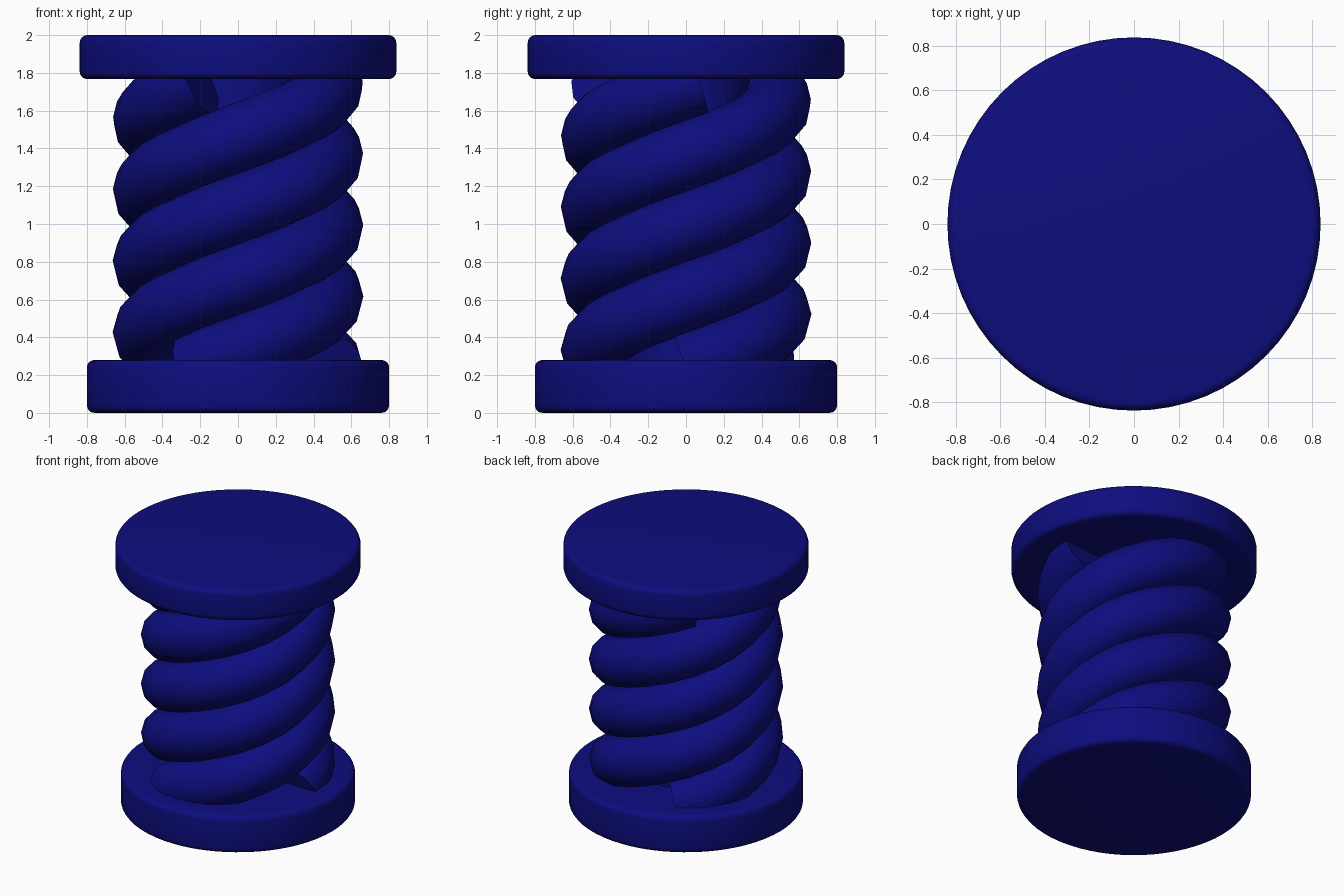
import bpy, bmesh, math
from mathutils import Vector

if "Cube" in bpy.data.objects:
    bpy.data.objects.remove(bpy.data.objects["Cube"], do_unlink=True)

navy = bpy.data.materials.new("navy_blue")
navy.use_nodes = True
colour = (0.004, 0.004, 0.21, 1)
navy.diffuse_color = colour
navy.node_tree.nodes["Principled BSDF"].inputs["Base Color"].default_value = colour


def finish(name, bm):
    """Turn a bmesh into a smooth-shaded object with sharp rims."""
    bmesh.ops.recalc_face_normals(bm, faces=bm.faces)
    mesh = bpy.data.meshes.new(name)
    bm.to_mesh(mesh)
    bm.free()
    mesh.materials.append(navy)
    obj = bpy.data.objects.new(name, mesh)
    bpy.context.collection.objects.link(obj)
    bpy.ops.object.select_all(action='DESELECT')
    obj.select_set(True)
    bpy.context.view_layer.objects.active = obj
    bpy.ops.object.shade_smooth_by_angle(angle=math.radians(40))
    return obj


def cylinder(name, radius, bottom, top, bevel=0):
    bm = bmesh.new()
    bmesh.ops.create_cone(bm, cap_ends=True, segments=64, radius1=radius,
                          radius2=radius, depth=top - bottom)
    bmesh.ops.translate(bm, verts=bm.verts, vec=(0, 0, (top + bottom) / 2))
    if bevel:
        rims = [e for e in bm.edges if abs(e.verts[0].co.z - e.verts[1].co.z) < 1e-4]
        bmesh.ops.bevel(bm, geom=rims, offset=bevel, segments=4, profile=0.5,
                        affect='EDGES')
    return finish(name, bm)


def coil(name, start, radius=0.483, thickness=0.181, low=0.238, high=1.755,
         turns=1.35, steps=32, sides=12):
    """Sweep a round section, square to the path, along a helix."""
    bm = bmesh.new()
    slope = math.atan2(high - low, math.tau * turns * radius)
    rings = []
    for i in range(steps + 1):
        t = i / steps
        a = start + math.tau * turns * t
        out = Vector((math.cos(a), math.sin(a), 0))
        along = Vector((-math.sin(a), math.cos(a), 0))
        up = Vector((0, 0, math.cos(slope))) - along * math.sin(slope)
        centre = out * radius + Vector((0, 0, low + (high - low) * t))
        ring = []
        for k in range(sides):
            b = math.tau * k / sides
            ring.append(bm.verts.new(centre + thickness * (out * math.cos(b) + up * math.sin(b))))
        rings.append(ring)
    for r1, r2 in zip(rings, rings[1:]):
        for k in range(sides):
            n = (k + 1) % sides
            bm.faces.new((r1[k], r1[n], r2[n], r2[k]))
    bm.faces.new(rings[0])
    bm.faces.new(rings[-1])
    return finish(name, bm)


# End discs and the core between them
cylinder("base_disc", 0.80, 0.0, 0.28, 0.04)
cylinder("top_disc", 0.838, 1.767, 2.0, 0.04)
cylinder("core", 0.335, 0.2, 1.85)

# Three interleaved strands
for i in range(3):
    coil(f"spiral_strand_{i + 1}", math.tau * i / 3)
